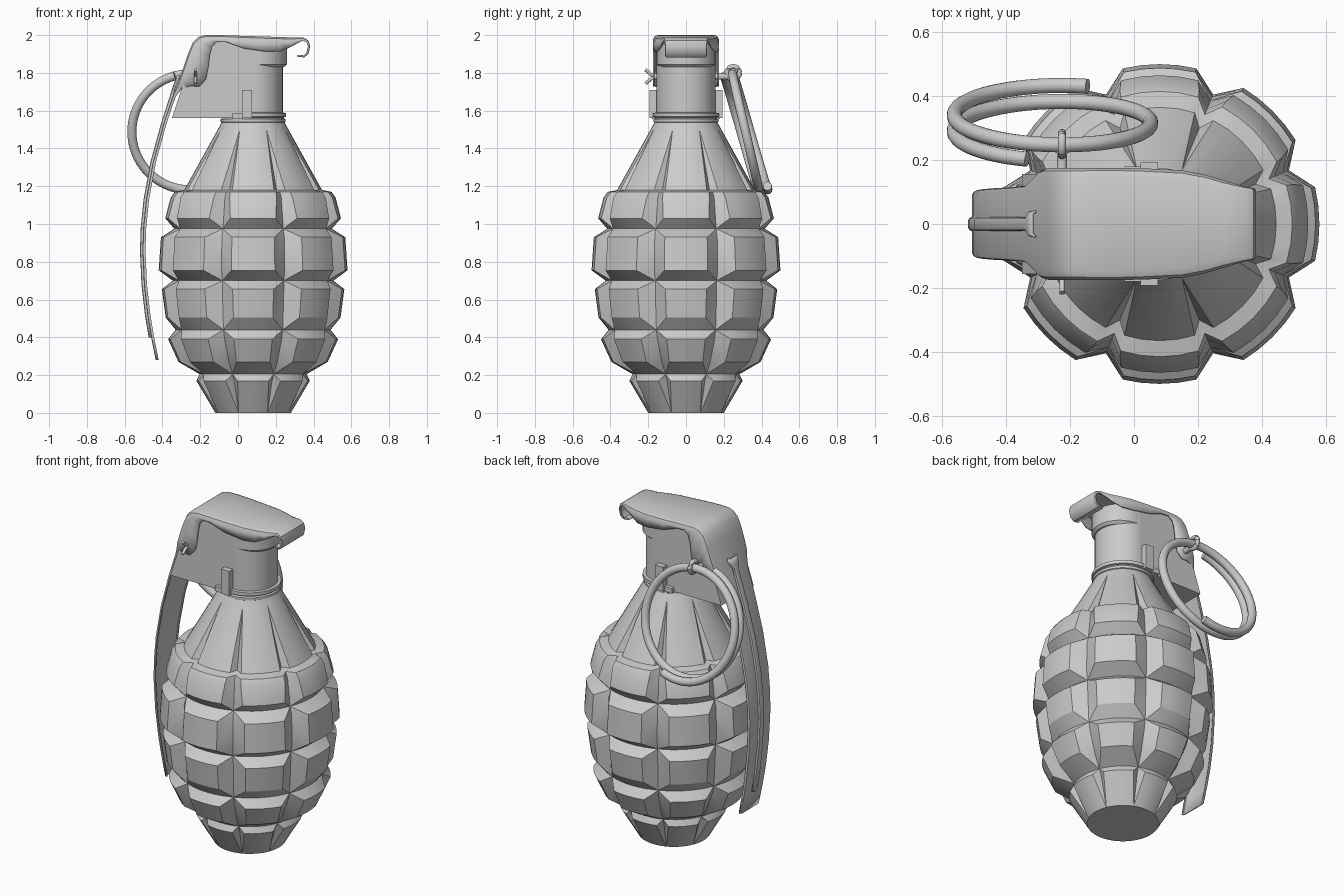
import bpy, bmesh, math
from math import sin, cos, radians
from mathutils import Vector

if "Cube" in bpy.data.objects:
    bpy.data.objects.remove(bpy.data.objects["Cube"])

CX = 0.08  # x of the body axis


def add(name, verts, faces, angle=30):
    me = bpy.data.meshes.new(name)
    me.from_pydata(verts, [], faces)
    ob = bpy.data.objects.new(name, me)
    bpy.context.collection.objects.link(ob)
    bpy.ops.object.select_all(action='DESELECT')
    ob.select_set(True)
    bpy.context.view_layer.objects.active = ob
    bm = bmesh.new()
    bm.from_mesh(me)
    if all(e.is_manifold for e in bm.edges):
        bmesh.ops.recalc_face_normals(bm, faces=bm.faces)
    bm.to_mesh(me)
    bm.free()
    bpy.ops.object.shade_smooth_by_angle(angle=radians(angle))
    return ob


def lathe(name, profile, cx, n=48):
    verts = [(cx + r * cos(2 * math.pi * k / n), r * sin(2 * math.pi * k / n), z)
             for r, z in profile for k in range(n)]
    faces = [(i * n + k, i * n + (k + 1) % n, (i + 1) * n + (k + 1) % n, (i + 1) * n + k)
             for i in range(len(profile) - 1) for k in range(n)]
    last = (len(profile) - 1) * n
    faces += [tuple(range(n))[::-1], tuple(range(last, last + n))]
    return add(name, verts, faces)


def tube(name, pts, r, n=14):
    pts = [Vector(p) for p in pts]
    verts, faces = [], []
    for i, p in enumerate(pts):
        t = (pts[min(i + 1, len(pts) - 1)] - pts[max(i - 1, 0)]).normalized()
        ref = Vector((0, 1, 0)) if abs(t.y) < 0.7 else Vector((1, 0, 0))
        u = t.cross(ref).normalized()
        v = t.cross(u)
        verts += [p + r * (u * cos(2 * math.pi * k / n) + v * sin(2 * math.pi * k / n)) for k in range(n)]
    for i in range(len(pts) - 1):
        faces += [(i * n + k, i * n + (k + 1) % n, (i + 1) * n + (k + 1) % n, (i + 1) * n + k) for k in range(n)]
    last = (len(pts) - 1) * n
    faces += [tuple(range(n))[::-1], tuple(range(last, last + n))]
    return add(name, verts, faces, 40)


def pressed_sheet(name, stations, thick):
    """Folded sheet: station = top x, top z, half width, skirt edge x, skirt edge z."""
    verts, faces = [], []
    for x, z, w, bx, bz in stations:
        dx, dz = bx - x, bz - z
        length = math.hypot(dx, dz)
        r = min(0.03, length * 0.7, w * 0.5)
        half = [(w, length), (w, r), (w - 0.3 * r, 0.3 * r), (w - r, 0)]
        for y, s in [(-a, b) for a, b in half] + half[::-1]:
            verts.append((x + dx * s / length, y, z + dz * s / length))
    for i in range(len(stations) - 1):
        for j in range(7):
            a = i * 8 + j
            faces.append((a, a + 1, a + 9, a + 8))
    ob = add(name, verts, faces, 35)
    mod = ob.modifiers.new("thickness", 'SOLIDIFY')
    mod.thickness, mod.offset = thick, -1
    return ob


def box(name, x0, x1, y0, y1, z0, z1):
    v = [(x, y, z) for x in (x0, x1) for y in (y0, y1) for z in (z0, z1)]
    return add(name, v, [(0, 1, 3, 2), (4, 6, 7, 5), (0, 4, 5, 1), (2, 3, 7, 6), (0, 2, 6, 4), (1, 5, 7, 3)])


# segmented body: z, segment radius, groove radius, segment half angle
rows = [(0, .20, .20, 19), (.17, .30, .262, 16), (.205, .283, .283, 15),
        (.27, .395, .335, 13), (.39, .45, .395, 13), (.44, .41, .41, 13),
        (.505, .463, .415, 13), (.655, .483, .425, 13), (.70, .425, .425, 13),
        (.755, .50, .438, 13.3), (.93, .488, .432, 13.3), (.975, .417, .417, 14),
        (1.03, .465, .408, 15), (1.14, .437, .39, 16.5), (1.17, .415, .37, 17),
        (1.18, .365, .325, 17.5), (1.5, .187, .184, 18.5), (1.55, .16, .16, 18.5)]
verts, faces = [], []
COLS = 48
for z, seg, groove, h in rows:
    for k in range(8):
        for f in (-1, -.5, 0, .5, 1, None):
            a = radians(45 * k + (22.5 if f is None else f * h))
            r = groove if f is None else seg
            verts.append((CX + r * cos(a), r * sin(a), z))
for i in range(len(rows) - 1):
    for k in range(COLS):
        a, b = i * COLS + k, i * COLS + (k + 1) % COLS
        c, d = b + COLS, a + COLS
        if k % 6 < 4:
            faces.append((a, b, c, d))
            continue
        # groove walls meet along a diagonal where grooves cross
        low_floor = rows[i][1] == rows[i][2]
        use_ac = low_floor if k % 6 == 5 else not low_floor
        faces += [(a, b, c), (a, c, d)] if use_ac else [(a, b, d), (b, c, d)]
top = (len(rows) - 1) * COLS
faces += [tuple(range(COLS))[::-1], tuple(range(top, top + COLS))]
add("body", verts, faces, 28)

# neck, collar and rim
lathe("collar", [(.155, 1.53), (.172, 1.54), (.172, 1.555), (.163, 1.56), (.163, 1.565),
                 (.175, 1.568), (.175, 1.588), (.155, 1.59)], CX)
lathe("neck", [(.157, 1.55), (.157, 1.95)], CX)
lathe("neck_rim", [(.14, 1.83), (.155, 1.845), (.155, 1.95)], .105)

# housing block that runs back from the neck
side = [(-.35, 1.56), (.08, 1.56), (.08, 1.98), (-.17, 1.98), (-.215, 1.95), (-.245, 1.87), (-.275, 1.785)]
n = len(side)
add("housing", [(x, y, z) for y in (-.157, .157) for x, z in side],
    [tuple(range(n)), tuple(range(n, 2 * n))[::-1]] +
    [(i, (i + 1) % n, (i + 1) % n + n, i + n) for i in range(n)])
for s in (-1, 1):
    tag = "front" if s < 0 else "back"
    box("tab_" + tag, .02, .075, *sorted((s * .14, s * .193)), 1.56, 1.71)
    box("tab_foot_" + tag, -.03, .02, *sorted((s * .14, s * .18)), 1.557, 1.588)

# safety lever: hooked nose, hood with skirts, long curved strip
hood = [(.315, 1.885, .11, .318, 1.895), (.35, 1.882, .11, .35, 1.893), (.373, 1.90, .11, .362, 1.907),
        (.382, 1.94, .112, .37, 1.94), (.373, 1.972, .113, .363, 1.962), (.345, 1.987, .118, .34, 1.97),
        (.28, 1.988, .138, .275, 1.935), (.22, 1.99, .155, .22, 1.912), (.15, 1.992, .168, .15, 1.912),
        (.03, 1.996, .174, .03, 1.93), (-.06, 1.999, .175, -.06, 1.962), (-.12, 2.0, .175, -.11, 1.965),
        (-.175, 2.0, .175, -.138, 1.94), (-.21, 1.99, .175, -.15, 1.89), (-.24, 1.96, .175, -.157, 1.83),
        (-.265, 1.90, .175, -.17, 1.765), (-.285, 1.84, .175, -.205, 1.728), (-.305, 1.785, .17, -.25, 1.73),
        (-.325, 1.735, .145, -.295, 1.72), (-.345, 1.68, .12, -.33, 1.675)]
strip = [(-.395, 1.53), (-.45, 1.33), (-.487, 1.13), (-.502, .98), (-.506, .86), (-.498, .68),
         (-.48, .52), (-.46, .40), (-.436, .28)]
hood += [(x, z, .115 - .025 * i / 8, x + .016, z) for i, (x, z) in enumerate(strip)]
pressed_sheet("safety_lever", hood, .009)
rib = [(-.322, 1.79, .042), (-.335, 1.755, .04), (-.345, 1.73, .022), (-.36, 1.68, .022)]
rib += [(x - .013, z, .022) for x, z in strip[:-1]]
pressed_sheet("lever_rib", [(x, z, w, x + .016, z) for x, z, w in rib], .008)

# split pin with spread legs and an eye around the ring
PX, PZ = -.225, 1.78
tube("pin", [(PX, -.175, PZ), (PX, .22, PZ)], .016)
for s, tag in ((1, "upper"), (-1, "lower")):
    tube("pin_leg_" + tag, [(PX, -.15, PZ), (PX, -.18, PZ + s * .008), (PX, -.215, PZ + s * .037)], .009)
tube("pin_eye", [(PX, .25 + .034 * cos(radians(a)), 1.80 + .034 * sin(radians(a)))
                 for a in range(0, 361, 15)], .013)

# pull ring: one and a half turns of tilted wire
tube("pull_ring", [(-.255 + .307 * cos(radians(t)), .2 + .05 * (t - 105) / 360 + .08 * (1 - sin(radians(t))),
                    1.488 + .307 * sin(radians(t))) for t in range(105, 654, 6)], .024)
